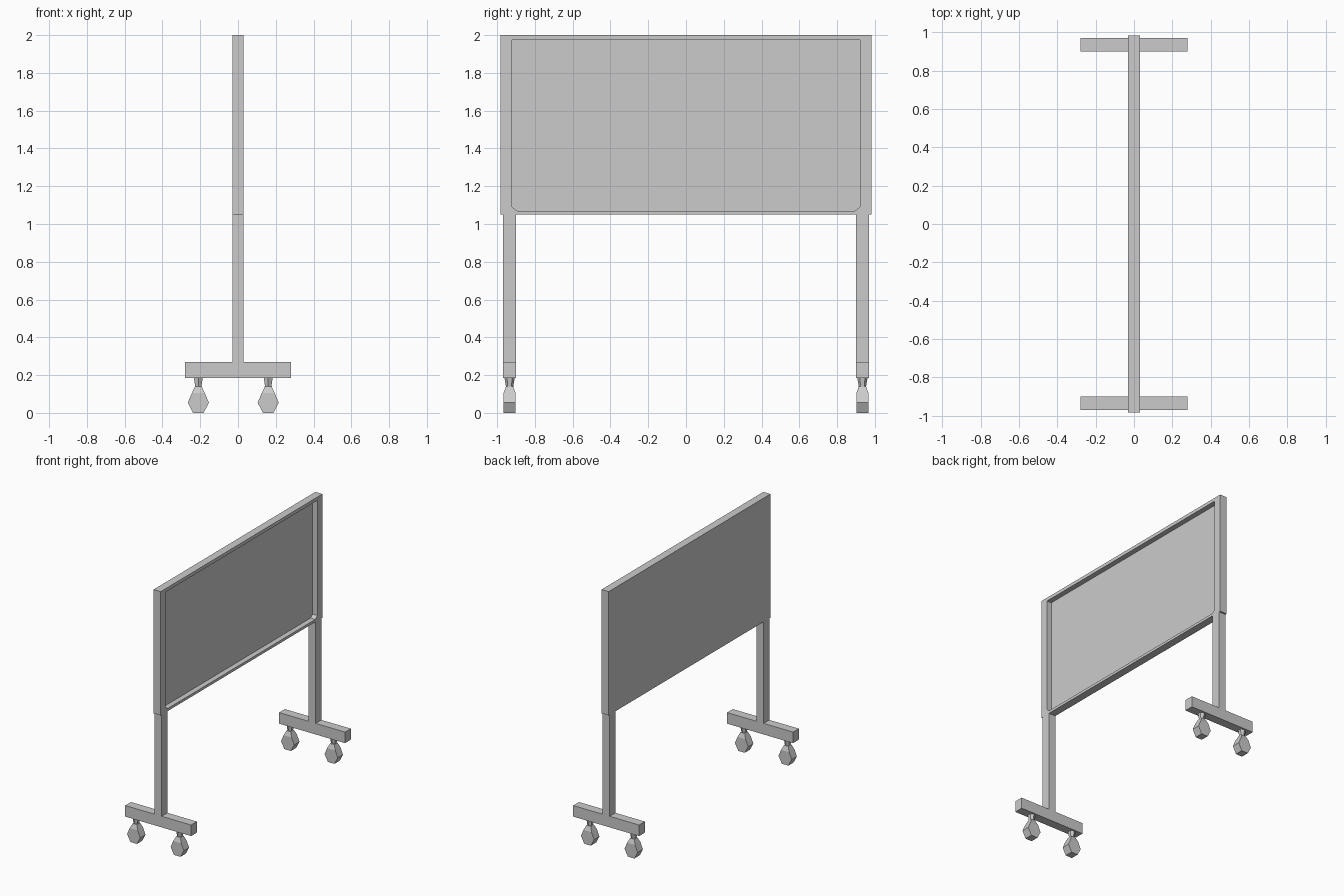
import bpy, bmesh
from math import pi, cos, sin

if "Cube" in bpy.data.objects:
    bpy.data.objects.remove(bpy.data.objects["Cube"])


def finish(name, bm):
    bmesh.ops.recalc_face_normals(bm, faces=bm.faces)
    mesh = bpy.data.meshes.new(name)
    bm.to_mesh(mesh)
    bm.free()
    obj = bpy.data.objects.new(name, mesh)
    bpy.context.collection.objects.link(obj)
    return obj


def loft(name, rings):
    """Skin a stack of equal-length point rings and cap both ends."""
    bm = bmesh.new()
    loops = [[bm.verts.new(p) for p in ring] for ring in rings]
    n = len(loops[0])
    for a, b in zip(loops, loops[1:]):
        for i in range(n):
            j = (i + 1) % n
            bm.faces.new((a[i], a[j], b[j], b[i]))
    bm.faces.new(loops[0])
    bm.faces.new(loops[-1])
    return finish(name, bm)


def rect(x, y, hx, hy, z):
    return [(x + sx * hx, y + sy * hy, z)
            for sx, sy in ((-1, -1), (1, -1), (1, 1), (-1, 1))]


# Board: flat back, rim in front, recessed writing panel (bottom corners bevelled)
def outline(right_half, x):
    pts = right_half + [(-y, z) for y, z in reversed(right_half)]
    return [(x, y, z) for y, z in pts]


outer = [(0.982, 2.0), (0.982, 1.09), (0.982, 1.05)]
inner = [(0.92, 1.974), (0.92, 1.09), (0.895, 1.07)]
loft("board_with_frame", [outline(outer, -0.03), outline(outer, 0.03),
                          outline(inner, 0.03), outline(inner, -0.01)])

# Inverted T profile of a leg standing on its foot bar
t_profile = [(-0.28, 0.185), (0.28, 0.185), (0.28, 0.27), (0.03, 0.27),
             (0.03, 1.05), (-0.03, 1.05), (-0.03, 0.27), (-0.28, 0.27)]

for side, s in (("left", -1), ("right", 1)):
    loft(f"{side}_leg_and_foot",
         [[(x, s * y, z) for x, z in t_profile] for y in (0.899, 0.969)])
    yc = s * 0.934
    for end, xc in (("back", -0.21), ("front", 0.16)):
        # Caster stem: short six-sided taper
        loft(f"{side}_{end}_caster_stem",
             [[(xc + r * sin(k * pi / 3), yc + r * cos(k * pi / 3), z)
               for k in range(6)]
              for r, z in ((0.027, 0.186), (0.019, 0.138))])
        # Caster wheel with its tapered fork
        loft(f"{side}_{end}_caster_wheel",
             [rect(xc, yc, hx, hy, z) for hx, hy, z in
              ((0.028, 0.032, 0.0), (0.056, 0.032, 0.054),
               (0.034, 0.032, 0.105), (0.018, 0.019, 0.14))])
